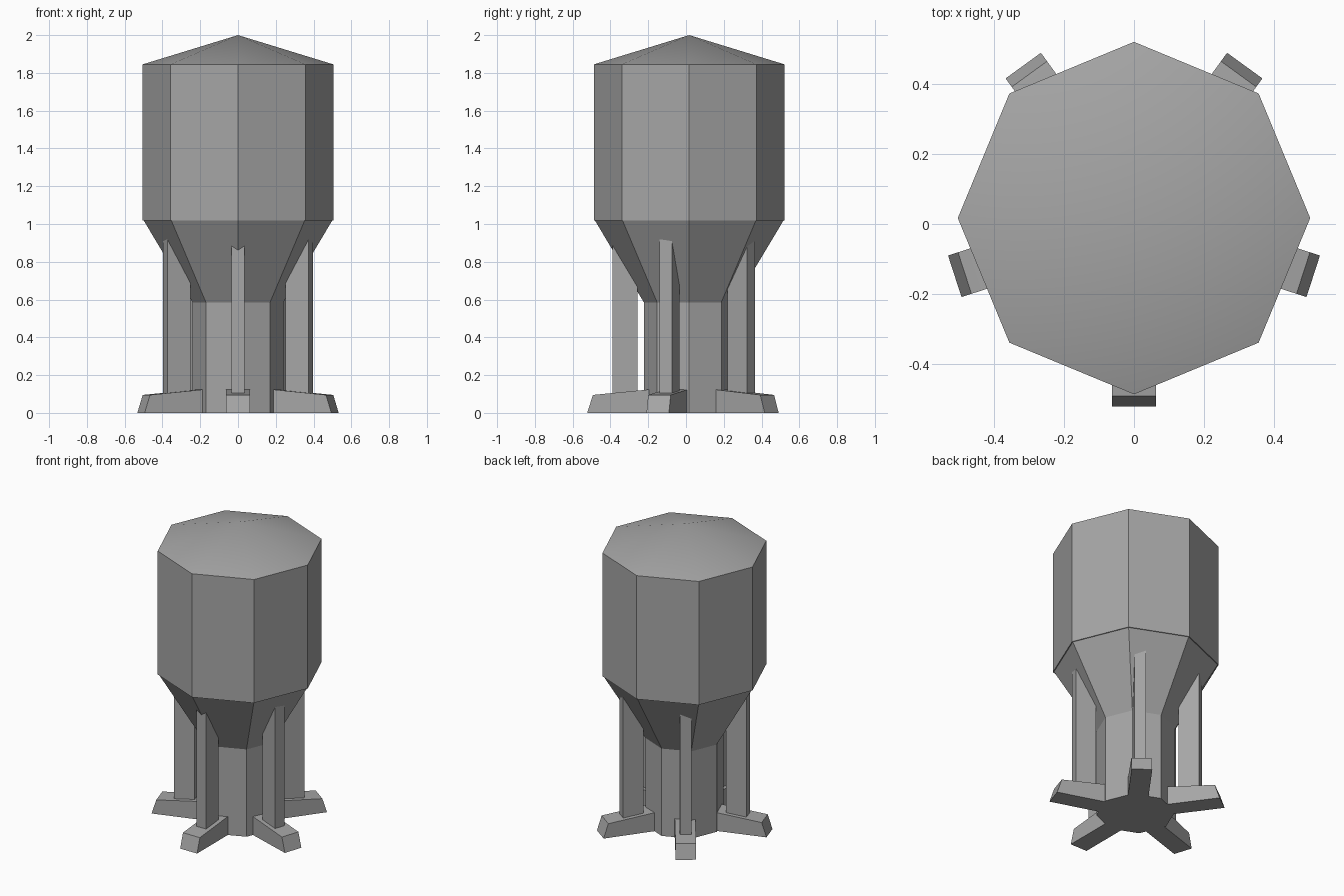
import bpy, math
from mathutils import Matrix

cube = bpy.data.objects.get("Cube")
if cube:
    bpy.data.objects.remove(cube)

CENTRE = Matrix.Translation((0, 0.017, 0))

metal = bpy.data.materials.new("grey metal")
metal.use_nodes = True
grey = (0.38, 0.38, 0.38, 1)
metal.diffuse_color = grey
metal.node_tree.nodes["Principled BSDF"].inputs["Base Color"].default_value = grey


def add_part(name, verts, faces, transform=CENTRE):
    mesh = bpy.data.meshes.new(name)
    mesh.from_pydata(verts, [], faces)
    mesh.transform(transform)
    mesh.materials.append(metal)
    obj = bpy.data.objects.new(name, mesh)
    bpy.context.collection.objects.link(obj)
    bpy.ops.object.select_all(action='DESELECT')
    obj.select_set(True)
    bpy.context.view_layer.objects.active = obj
    bpy.ops.object.mode_set(mode='EDIT')
    bpy.ops.mesh.select_all(action='SELECT')
    bpy.ops.mesh.normals_make_consistent(inside=False)
    bpy.ops.object.mode_set(mode='OBJECT')
    bpy.ops.object.shade_smooth_by_angle(angle=math.radians(17))
    return obj


def turned(name, profile, sides=8):
    """Revolve (radius, height) rings; a zero radius at the top makes a point."""
    verts, faces = [], [tuple(range(sides))]
    for r, z in profile:
        if r == 0:
            verts.append((0, 0, z))
            continue
        for i in range(sides):
            a = math.tau * i / sides
            verts.append((r * math.cos(a), r * math.sin(a), z))
    for k in range(len(profile) - 1):
        for i in range(sides):
            j, low, high = (i + 1) % sides, k * sides, (k + 1) * sides
            if profile[k + 1][0] == 0:
                faces.append((low + i, low + j, high))
            else:
                faces.append((low + i, low + j, high + j, high + i))
    if profile[-1][0]:
        faces.append(tuple(range(len(verts) - sides, len(verts))))
    return add_part(name, verts, faces)


def slab(name, outline, width, angle):
    """Extrude a (radius, height) outline sideways and swing it round the axis."""
    n = len(outline)
    verts = [(r, s * width / 2, z) for s in (-1, 1) for r, z in outline]
    faces = [tuple(range(n)), tuple(range(n, 2 * n))]
    faces += [(i, (i + 1) % n, n + (i + 1) % n, n + i) for i in range(n)]
    return add_part(name, verts, faces, CENTRE @ Matrix.Rotation(angle, 4, 'Z'))


# Central column, hopper and tank with its pointed roof
turned("column", [(0.24, 0), (0.24, 0.6)])
turned("hopper", [(0.24, 0.585), (0.5, 1.02)])
turned("tank", [(0.505, 1.018), (0.505, 1.845), (0, 2.0)])

# Five radial feet, each carrying an upright leg
foot_outline = [(0, 0), (0.54, 0), (0.51, 0.095), (0.2, 0.125), (0, 0.125)]
leg_outline = [(0.275, 0.08), (0.405, 0.08), (0.405, 0.95), (0.275, 0.95)]
for i in range(5):
    angle = math.radians(-90 + 72 * i)
    slab(f"foot_{i + 1}", foot_outline, 0.125, angle)
    slab(f"leg_{i + 1}", leg_outline, 0.07, angle)
